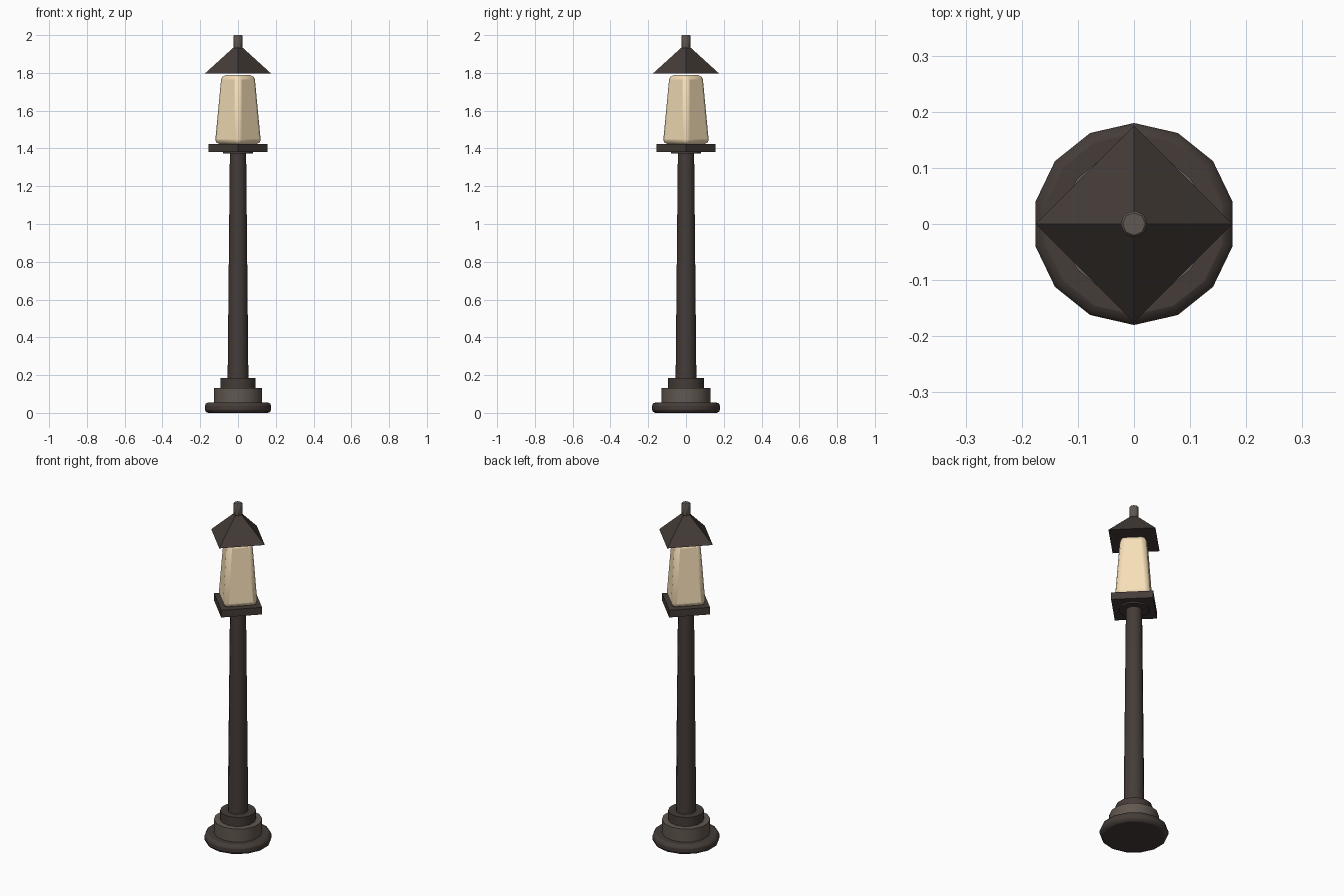
import bpy
import math

if "Cube" in bpy.data.objects:
    bpy.data.objects.remove(bpy.data.objects["Cube"])


def material(name, color):
    m = bpy.data.materials.new(name)
    m.diffuse_color = (*color, 1)
    m.use_nodes = True
    m.node_tree.nodes["Principled BSDF"].inputs["Base Color"].default_value = m.diffuse_color
    return m


IRON = material("dark_iron", (0.058, 0.045, 0.039))
BRONZE = material("worn_bronze", (0.12, 0.096, 0.08))
GLASS = material("warm_glass", (0.93, 0.74, 0.48))


def tier(name, sides, r1, r2, z1, z2, mat, bevel=0, segments=2):
    """Prism or tapered prism between two heights, optionally rounded."""
    bpy.ops.mesh.primitive_cone_add(vertices=sides, radius1=r1, radius2=r2,
                                    depth=z2 - z1, location=(0, 0, (z1 + z2) / 2))
    ob = bpy.context.object
    ob.name = name
    ob.data.materials.append(mat)
    if bevel:
        b = ob.modifiers.new("rounding", 'BEVEL')
        b.width = bevel
        b.segments = segments
        b.limit_method = 'ANGLE'
        b.angle_limit = math.radians(40)
    bpy.ops.object.shade_smooth_by_angle(angle=math.radians(35))
    return ob


# stepped round foot
tier("foot_disc", 14, 0.18, 0.18, 0.0, 0.055, IRON, 0.018)
tier("foot_middle", 14, 0.13, 0.13, 0.05, 0.132, BRONZE)
tier("foot_top", 14, 0.096, 0.096, 0.13, 0.185, IRON)

# tapered post and collar
tier("post", 12, 0.055, 0.043, 0.18, 1.385, IRON)
tier("collar", 12, 0.08, 0.08, 1.373, 1.40, IRON)

# square lantern, corners on the axes
tier("lantern_tray", 4, 0.157, 0.157, 1.382, 1.424, IRON)
tier("lantern_glass", 4, 0.133, 0.098, 1.422, 1.79, GLASS, 0.026)
tier("lantern_roof", 4, 0.175, 0.012, 1.797, 1.945, IRON)
tier("finial", 8, 0.0245, 0.0245, 1.93, 2.0, BRONZE, 0.004, 1)
